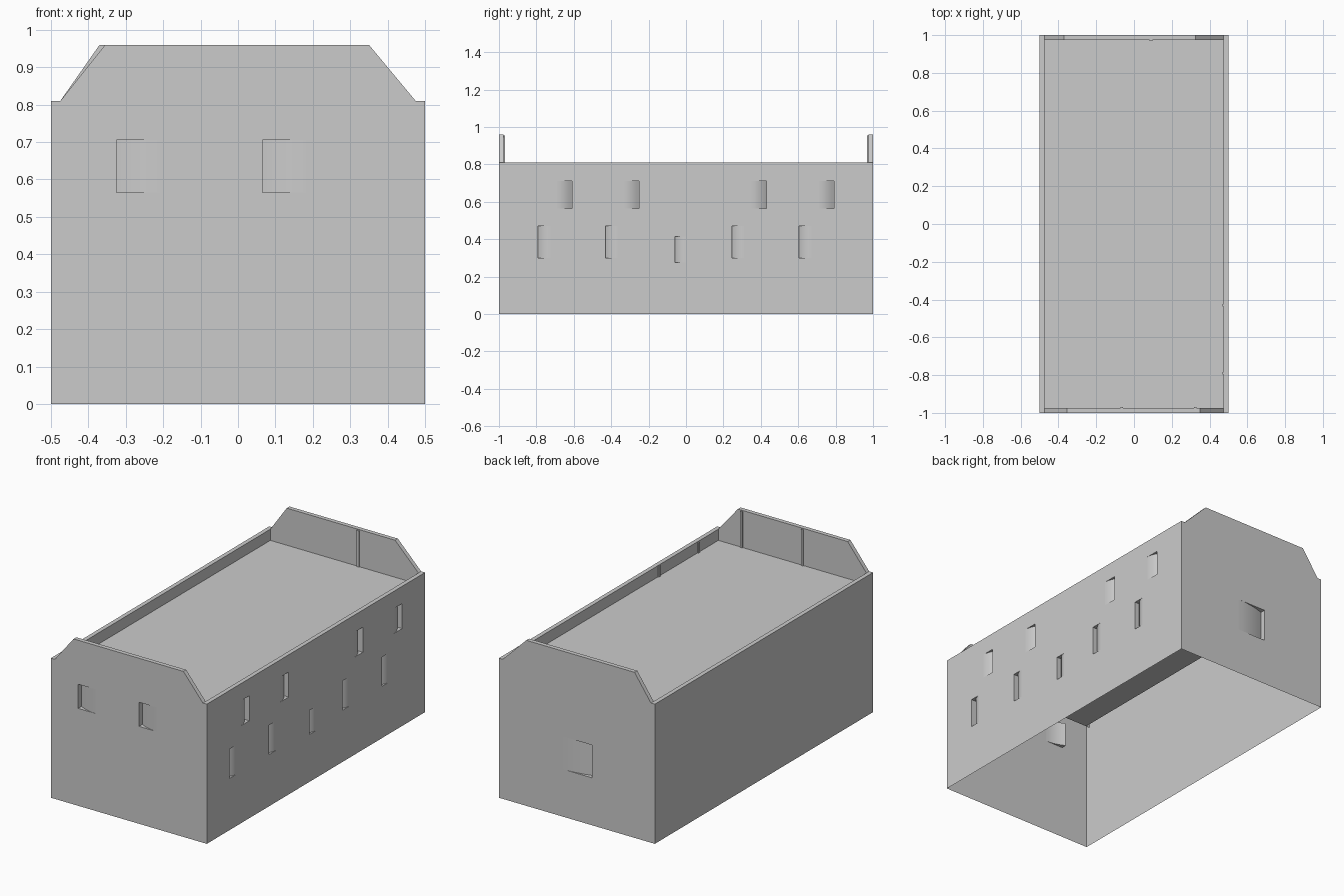
import bpy, bmesh
from mathutils import Vector

if "Cube" in bpy.data.objects:
    bpy.data.objects.remove(bpy.data.objects["Cube"])

ROOF, PARAPET, GABLE = 0.745, 0.81, 0.96   # heights
HX, HY, T = 0.5, 1.0, 0.025                # half sizes, wall thickness
UP = Vector((0, 0, 1))

grey = bpy.data.materials.new("plaster_grey")
grey.diffuse_color = (0.6, 0.6, 0.6, 1)
grey.use_nodes = True
grey.node_tree.nodes["Principled BSDF"].inputs["Base Color"].default_value = grey.diffuse_color


def finish(name, bm):
    bmesh.ops.remove_doubles(bm, verts=bm.verts, dist=1e-5)
    me = bpy.data.meshes.new(name)
    bm.to_mesh(me)
    bm.free()
    me.materials.append(grey)
    ob = bpy.data.objects.new(name, me)
    bpy.context.collection.objects.link(ob)
    return ob


def face(bm, pts, toward, smooth=False):
    """Add a face whose normal points along 'toward'."""
    f = bm.faces.new([bm.verts.new(p) for p in pts])
    f.normal_update()
    if f.normal.dot(toward) < 0:
        f.normal_flip()
    f.smooth = smooth


def wall(name, u, n, dist, half, windows, depth=0.03, steps=6):
    """Single-skin wall; each window (edge, end, z0, z1) is a recess that
    is deepest at 'edge' and curves back to the surface at 'end'."""
    u, n = Vector(u), Vector(n)
    bm = bmesh.new()

    def at(a, z, d=0.0):
        return u * a + n * (dist - d) + UP * z

    us = sorted({-half, half, *[w[0] for w in windows], *[w[1] for w in windows]})
    zs = sorted({0, ROOF, *[w[2] for w in windows], *[w[3] for w in windows]})
    for a, b in zip(us, us[1:]):
        for c, e in zip(zs, zs[1:]):
            mu, mz = (a + b) / 2, (c + e) / 2
            if any(min(w[:2]) < mu < max(w[:2]) and w[2] < mz < w[3] for w in windows):
                continue
            face(bm, [at(a, c), at(b, c), at(b, e), at(a, e)], n)
    for edge, end, z0, z1 in windows:
        curve = [(edge + (end - edge) * i / steps, depth * (1 - i / steps) ** 2)
                 for i in range(steps + 1)]
        for (a, da), (b, db) in zip(curve, curve[1:]):
            face(bm, [at(a, z0, da), at(b, z0, db), at(b, z1, db), at(a, z1, da)], n, True)
        face(bm, [at(edge, z0), at(edge, z1), at(edge, z1, depth), at(edge, z0, depth)],
             u * (end - edge))
        for z, way in ((z0, UP), (z1, -UP)):
            face(bm, [at(edge, z)] + [at(a, z, d) for a, d in curve], way)
    return finish(name, bm)


def prism(name, outline, axis, lo, hi):
    """Extrude an outline (a, z) along x or y; the underside stays open."""
    def at(a, z, s):
        return Vector((s, a, z)) if axis == 0 else Vector((a, s, z))
    bm = bmesh.new()
    way = Vector((1, 0, 0)) if axis == 0 else Vector((0, 1, 0))
    face(bm, [at(a, z, lo) for a, z in outline], -way)
    face(bm, [at(a, z, hi) for a, z in outline], way)
    mid = sum((at(a, z, (lo + hi) / 2) for a, z in outline), Vector()) / len(outline)
    for (a, z), (b, y) in zip(outline, outline[1:]):
        q = [at(a, z, lo), at(b, y, lo), at(b, y, hi), at(a, z, hi)]
        face(bm, q, sum(q, Vector()) / 4 - mid)
    return finish(name, bm)


# outer walls with recessed windows
wall("front_wall", (1, 0, 0), (0, -1, 0), HY, HX,
     [(-0.325, -0.21, 0.565, 0.705), (0.065, 0.18, 0.565, 0.705)])
upper = [(y, y - 0.08, 0.565, 0.71) for y in (-0.61, -0.25, 0.43, 0.79)]
lower = [(y, y + 0.065, 0.30, 0.47) for y in (-0.79, -0.43, 0.245, 0.605)]
wall("right_wall", (0, 1, 0), (1, 0, 0), HX, HY,
     upper + lower + [(-0.06, 0.0, 0.275, 0.415)])
wall("back_wall", (-1, 0, 0), (0, 1, 0), HY, HX, [(0.096, -0.09, 0.275, 0.465)])
wall("left_wall", (0, -1, 0), (-1, 0, 0), HX, HY, [])

# flat roof set below the parapet
bm = bmesh.new()
rx, ry = HX - T, HY - T
face(bm, [Vector((x, y, ROOF)) for x, y in ((-rx, -ry), (rx, -ry), (rx, ry), (-rx, ry))], UP)
finish("flat_roof", bm)


# end gables and side parapets
def gable(name, left, right, lo, hi):
    prism(name, [(-HX, ROOF), (-HX, PARAPET), (-rx, PARAPET), (left, GABLE),
                 (right, GABLE), (rx, PARAPET), (HX, PARAPET), (HX, ROOF)], 1, lo, hi)


gable("front_gable", -0.355, 0.35, -HY, -ry)
gable("back_gable", -0.37, 0.325, ry, HY)
side = [(-ry, ROOF), (-ry, PARAPET), (ry, PARAPET), (ry, ROOF)]
prism("left_parapet", side, 0, -HX, -rx)
prism("right_parapet", side, 0, rx, HX)


# thin ribs on the inner parapet faces
def rib(name, a, top, axis, lo, hi):
    w = 0.007
    prism(name, [(a - w, ROOF), (a - w, top), (a + w, top), (a + w, ROOF)], axis, lo, hi)


for x in (0.325, -0.065):
    rib("front_rib", x, GABLE - 0.005, 1, -ry, -ry + 0.006)
rib("back_rib", 0.09, GABLE - 0.005, 1, ry - 0.006, ry)
for y in (-0.79, -0.43):
    rib("right_rib", y, PARAPET - 0.005, 0, rx - 0.006, rx)
